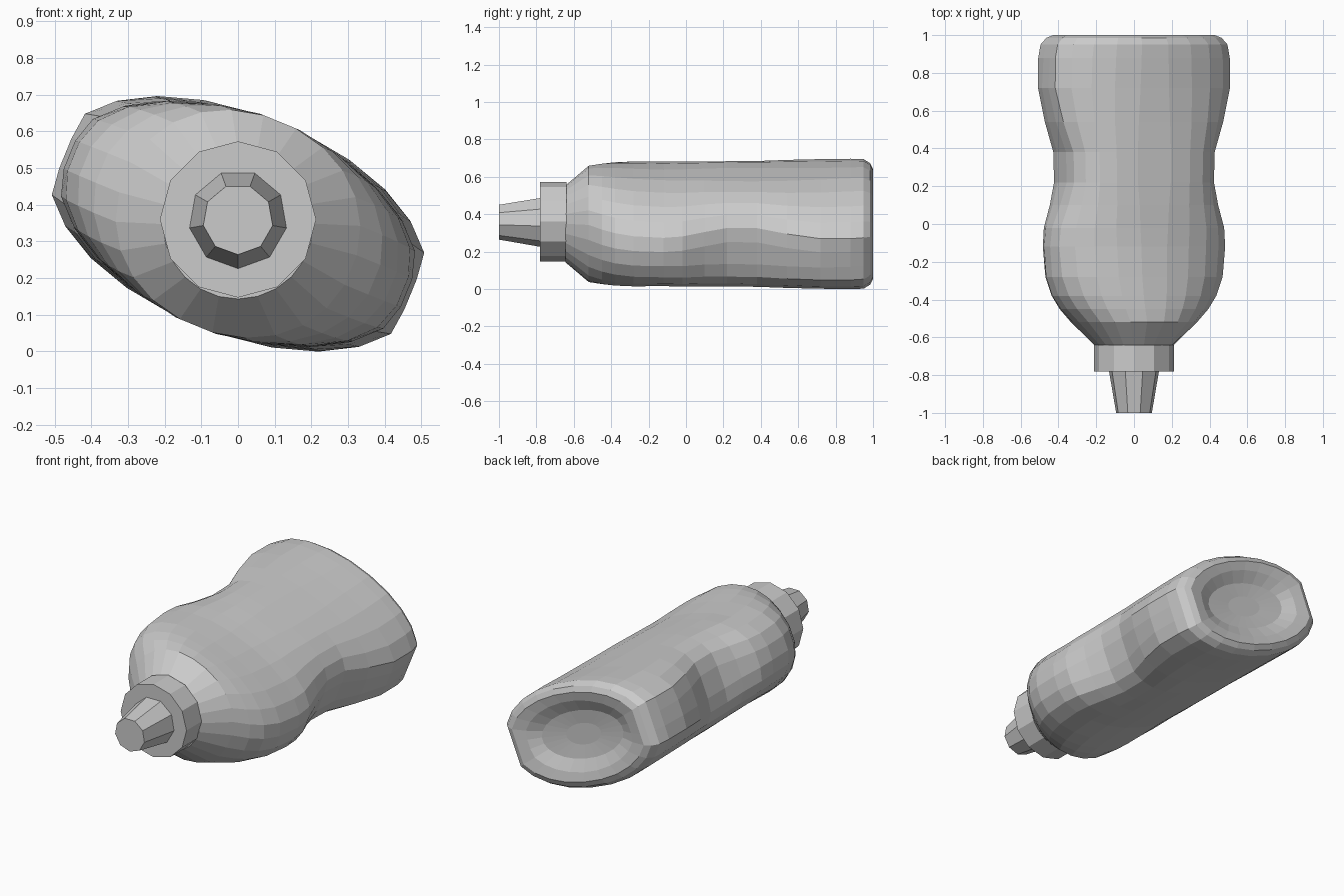
import bpy, bmesh, math

TILT = math.radians(22.3)


def loft(name, sections, sides, cz, tilt=0.0, phase=0.0):
    """Skin tilted superellipse rings along y.
    Section: y, half width, half height, exponent, flat-end limit on the width."""
    bm = bmesh.new()
    rings = []
    ct, st = math.cos(tilt), math.sin(tilt)
    for y, a, b, n, cap in sections:
        ring = []
        for i in range(sides):
            t = phase + 2 * math.pi * i / sides
            c, s = math.cos(t), math.sin(t)
            u = a * math.copysign(min(abs(c) ** (2 / n), cap), c)
            v = b * math.copysign(abs(s) ** (2 / n), s)
            ring.append(bm.verts.new((u * ct + v * st, y, cz - u * st + v * ct)))
        rings.append(ring)
    for r0, r1 in zip(rings, rings[1:]):
        for i in range(sides):
            j = (i + 1) % sides
            bm.faces.new((r0[i], r0[j], r1[j], r1[i]))
    bm.faces.new(rings[0])
    bm.faces.new(rings[-1])
    bmesh.ops.recalc_face_normals(bm, faces=bm.faces)
    mesh = bpy.data.meshes.new(name)
    bm.to_mesh(mesh)
    bm.free()
    obj = bpy.data.objects.new(name, mesh)
    bpy.context.collection.objects.link(obj)
    return obj


# Bottle body: shoulder, waisted grip, rounded base edge with flat flanks, hollow base
loft("bottle_body", [
    (-0.645, 0.205, 0.205, 2.0, 1),
    (-0.52, 0.335, 0.303, 2.1, 1),
    (-0.45, 0.405, 0.303, 2.1, 1),
    (-0.38, 0.455, 0.299, 2.1, 0.99),
    (-0.28, 0.495, 0.292, 2.1, 0.98),
    (-0.12, 0.512, 0.285, 2.1, 0.97),
    (-0.02, 0.502, 0.285, 2.2, 0.97),
    (0.10, 0.458, 0.287, 2.4, 0.97),
    (0.22, 0.424, 0.287, 2.7, 0.97),
    (0.38, 0.428, 0.287, 2.7, 0.97),
    (0.54, 0.488, 0.288, 2.4, 0.96),
    (0.72, 0.538, 0.292, 2.15, 0.945),
    (0.88, 0.538, 0.298, 2.1, 0.93),
    (0.95, 0.525, 0.299, 2.1, 0.925),
    (0.985, 0.493, 0.280, 2.1, 0.925),
    (1.0, 0.455, 0.250, 2.1, 0.925),
    (0.988, 0.370, 0.200, 2.0, 0.95),
    (0.955, 0.280, 0.135, 2.0, 1),
    (0.945, 0.120, 0.060, 2.0, 1),
], 24, 0.348, TILT, math.radians(7.5))

# Neck collar
loft("neck_collar", [(-0.64, 0.213, 0.213, 2, 1), (-0.78, 0.213, 0.213, 2, 1)],
     12, 0.36, 0, math.pi / 2)

# Tapered nozzle
loft("nozzle", [(-0.775, 0.135, 0.135, 2, 1), (-1.0, 0.096, 0.096, 2, 1)],
     9, 0.36, 0, math.radians(30))
